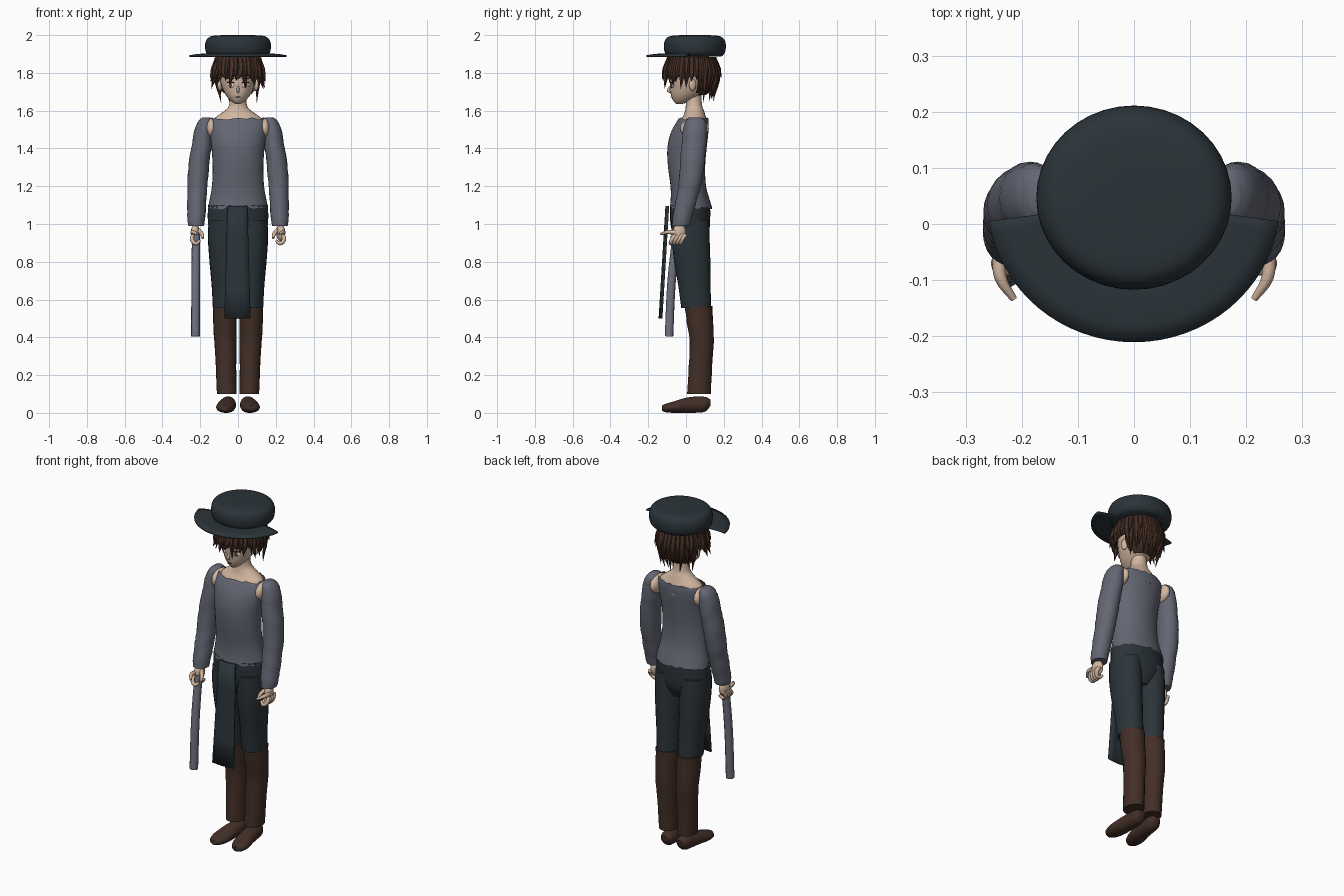
import bpy, bmesh, math, random
from mathutils import Vector, Matrix

random.seed(4)
cube = bpy.data.objects.get("Cube")
if cube:
    bpy.data.objects.remove(cube, do_unlink=True)


def material(name, r, g, b):
    m = bpy.data.materials.new(name)
    m.use_nodes = True
    m.diffuse_color = (r, g, b, 1)
    bsdf = m.node_tree.nodes["Principled BSDF"]
    bsdf.inputs["Base Color"].default_value = (r, g, b, 1)
    bsdf.inputs["Roughness"].default_value = 0.8
    return m


SKIN = material("skin", 0.64, 0.47, 0.35)
HAIR = material("dark brown hair", 0.060, 0.028, 0.018)
SHIRT = material("slate grey cloth", 0.125, 0.135, 0.17)
DARK = material("dark blue grey cloth", 0.024, 0.034, 0.041)
LEATHER = material("brown leather", 0.055, 0.028, 0.020)
STEEL = material("grey steel", 0.16, 0.17, 0.21)
WHITE = material("eye white", 0.75, 0.70, 0.66)
IRIS = material("brown iris", 0.16, 0.05, 0.03)


def finish(name, bm, mat, angle=50):
    bmesh.ops.recalc_face_normals(bm, faces=bm.faces)
    me = bpy.data.meshes.new(name)
    bm.to_mesh(me)
    bm.free()
    return place(name, me, mat, angle)


def place(name, me, mat, angle=50):
    me.materials.clear()
    me.materials.append(mat)
    ob = bpy.data.objects.new(name, me)
    bpy.context.collection.objects.link(ob)
    bpy.ops.object.select_all(action="DESELECT")
    bpy.context.view_layer.objects.active = ob
    ob.select_set(True)
    bpy.ops.object.shade_smooth_by_angle(angle=math.radians(angle))
    return ob


def smooth_rows(rows, steps):
    """Catmull-Rom interpolation between section rows."""
    out = []
    for i in range(len(rows) - 1):
        p = [rows[max(0, min(len(rows) - 1, i + k))] for k in (-1, 0, 1, 2)]
        for s in range(steps):
            t = s / steps
            out.append([0.5 * (2 * b + (c - a) * t + (2 * a - 5 * b + 4 * c - d) * t * t
                               + (3 * b - a - 3 * c + d) * t ** 3) for a, b, c, d in zip(*p)])
    return out + [list(rows[-1])]


def loft(name, rows, mat, side=1, axis="z", sides=24, steps=3, cap=True, jag=0, fold=0):
    """Rows: (position on axis, centre x, other centre, radius x, other radius)."""
    bm = bmesh.new()
    rows = smooth_rows(rows, steps)
    rings = []
    for k, (t, cx, co, rx, ro) in enumerate(rows):
        ring = []
        for i in range(sides):
            a = 2 * math.pi * i / sides
            f = 1 + fold * math.sin(k * 2.1 + 2 * math.sin(a + k))
            x, o = side * (cx + f * rx * math.cos(a)), co + f * ro * math.sin(a)
            h = t + (random.uniform(-jag, jag) if k in (0, len(rows) - 1) else 0)
            ring.append(bm.verts.new((x, o, h) if axis == "z" else (x, h, o)))
        rings.append(ring)
    for lo, hi in zip(rings, rings[1:]):
        for i in range(sides):
            j = (i + 1) % sides
            bm.faces.new((lo[i], lo[j], hi[j], hi[i]))
    if cap:
        bm.faces.new(rings[0])
        bm.faces.new(rings[-1])
    return finish(name, bm, mat)


def tube(name, points, radii, mat, res=2):
    cu = bpy.data.curves.new(name, "CURVE")
    cu.dimensions = "3D"
    cu.bevel_depth = 1
    cu.bevel_resolution = res
    cu.resolution_u = 4
    cu.use_fill_caps = True
    sp = cu.splines.new("BEZIER")
    sp.bezier_points.add(len(points) - 1)
    for bp, p, r in zip(sp.bezier_points, points, radii):
        bp.co, bp.radius = p, r
        bp.handle_left_type = bp.handle_right_type = "AUTO"
    tmp = bpy.data.objects.new("tmp", cu)
    bpy.context.collection.objects.link(tmp)
    dg = bpy.context.evaluated_depsgraph_get()
    me = bpy.data.meshes.new_from_object(tmp.evaluated_get(dg))
    bpy.data.objects.remove(tmp, do_unlink=True)
    return place(name, me, mat)


def blob(name, loc, size, mat, turn=0, seg=20):
    bm = bmesh.new()
    bmesh.ops.create_uvsphere(bm, u_segments=seg, v_segments=seg // 2, radius=1)
    bm.transform(Matrix.Translation(loc) @ Matrix.Rotation(turn, 4, "Z")
                 @ Matrix.Diagonal((*size, 1)))
    return finish(name, bm, mat)


# Hat: rounded crown and a brim over the front half only
loft("hat_crown", [(1.888, 0, .047, .150, .142), (1.905, 0, .047, .168, .158),
                   (1.935, 0, .047, .174, .164), (1.965, 0, .047, .171, .161),
                   (1.988, 0, .047, .155, .145), (1.998, 0, .047, .12, .11),
                   (2.0, 0, .047, .03, .03)], DARK, sides=40)
bm = bmesh.new()
grid = []
for i in range(33):
    a = math.radians(-8 - 164 * i / 32)
    grid.append([bm.verts.new(((.13 + .13 * t) * math.cos(a), .04 + (.125 + .125 * t) * math.sin(a),
                               1.895 + .016 * t * (1 - t) - .006 * t * t))
                 for t in (0, .25, .5, .75, 1)])
for p, q in zip(grid, grid[1:]):
    for k in range(4):
        bm.faces.new((p[k], p[k + 1], q[k + 1], q[k]))
brim = finish("hat_brim", bm, DARK)
sol = brim.modifiers.new("thickness", "SOLIDIFY")
sol.thickness, sol.offset = .008, 0

# Head, ears, nose and painted features
loft("head", [(1.635, 0, -.036, .012, .014), (1.65, 0, -.020, .036, .046), (1.68, 0, 0, .063, .079),
              (1.72, 0, .02, .084, .104), (1.77, 0, .03, .098, .117), (1.83, 0, .035, .10, .12),
              (1.885, 0, .035, .075, .09)], SKIN)
tube("nose", [(0, -.076, 1.735), (0, -.092, 1.705), (0, -.078, 1.697)], [.005, .008, .004], SKIN)
blob("mouth", (0, -.078, 1.672), (.014, .004, .002), IRIS)
for s, label in ((1, "left"), (-1, "right")):
    blob(label + "_ear", (s * .095, .035, 1.737), (.012, .020, .032), SKIN, s * .4)
    for part, depth, size, lift, mat in (("eye", .0735, (.021, .005, .014), 0, WHITE),
                                         ("iris", .0755, (.011, .005, .014), 0, IRIS),
                                         ("lash", .0775, (.023, .005, .003), .014, HAIR),
                                         ("brow", .080, (.024, .004, .003), .036, HAIR)):
        blob(label + "_" + part, (s * .04, -depth, 1.735 + lift), size, mat, s * .45)

# Hair: a cap open over the face, ringed with pointed locks
bm = bmesh.new()
bmesh.ops.create_uvsphere(bm, u_segments=28, v_segments=18, radius=1)
bm.transform(Matrix.Translation((0, .033, 1.79)) @ Matrix.Diagonal((.122, .138, .125, 1)))
gone = [f for f in bm.faces for c in [f.calc_center_median()]
        if c.z < 1.68 or (c.y < .06 and c.z < 1.80)]
bmesh.ops.delete(bm, geom=gone, context="FACES")
finish("hair_cap", bm, HAIR)
for i in range(34):
    a = 2 * math.pi * i / 34
    c, s = math.cos(a), math.sin(a)
    if s < -.45:
        tip, flare = (1.73 if i % 3 == 0 else 1.76), .96
    elif s < .35:
        tip, flare = (1.715 if s < -.1 else 1.765), 1.04
    else:
        tip, flare = 1.655 + .02 * (i % 3), .74
    tip += random.uniform(-.012, .012)
    sway = random.uniform(-.025, .025)
    tube("hair_lock", [(.108 * c, .03 + .115 * s, 1.88), (.122 * c, .03 + .138 * s, 1.80),
                       (.14 * flare * c + sway * abs(s), .03 + .155 * flare * s, tip)],
         [.018, .019, .001], HAIR, 1)
    if i % 2:
        end = 1.765 + random.uniform(-.02, .02)
        tube("hair_flick", [(.11 * c, .03 + .12 * s, 1.875), (.132 * c, .03 + .143 * s, 1.82),
                            (.148 * c, .03 + .158 * s, end)], [.014, .014, .001], HAIR, 1)

# Neck and bare upper chest under the wide collar
loft("neck_and_shoulders", [(1.50, 0, .035, .13, .085), (1.55, 0, .042, .13, .07),
                            (1.575, 0, .045, .105, .058), (1.60, 0, .045, .07, .05),
                            (1.63, 0, .042, .047, .043), (1.70, 0, .038, .042, .042)], SKIN)

# Shirt body with a ragged collar
loft("shirt_body", [(1.085, 0, .026, .160, .112), (1.13, 0, .022, .150, .103),
                    (1.20, 0, .012, .138, .094), (1.30, 0, .003, .134, .098),
                    (1.40, 0, .005, .140, .104), (1.48, 0, .018, .150, .100),
                    (1.53, 0, .032, .152, .088), (1.558, 0, .040, .140, .078)],
     SHIRT, sides=36, cap=False, jag=.007)

# Trousers
loft("trouser_seat", [(1.10, 0, .022, .158, .106), (1.02, 0, .022, .160, .106),
                      (.95, 0, .025, .145, .095), (.89, 0, .03, .08, .06)], DARK)

for s, label in ((1, "left"), (-1, "right")):
    loft(label + "_trouser_leg", [(1.02, .078, .022, .078, .100), (.92, .080, .025, .079, .100),
                                  (.80, .077, .033, .074, .096), (.68, .073, .044, .067, .086),
                                  (.555, .070, .054, .063, .079)], DARK, s)
    # Tall boot shaft and separate shoe
    loft(label + "_boot_shaft", [(.565, .070, .066, .064, .072), (.48, .069, .074, .062, .070),
                                 (.38, .067, .083, .059, .064), (.25, .063, .077, .054, .062),
                                 (.10, .060, .068, .052, .063)], LEATHER, s, fold=.015)
    loft(label + "_shoe", [(-.126, .072, .025, .018, .014), (-.105, .071, .026, .038, .023),
                           (-.06, .066, .031, .050, .031), (0, .058, .040, .047, .040),
                           (.06, .053, .044, .042, .043), (.105, .051, .046, .038, .038),
                           (.130, .051, .055, .020, .015)], LEATHER, s, "y")
    # Sleeve, with bare skin showing through the torn shoulder seam
    blob(label + "_bare_shoulder", (s * .142, .045, 1.506), (.031, .076, .055), SKIN)
    loft(label + "_sleeve", [(1.565, .168, .050, .020, .028), (1.545, .172, .050, .037, .052),
                             (1.50, .182, .048, .048, .062), (1.43, .190, .043, .052, .066),
                             (1.34, .204, .035, .054, .066), (1.24, .213, .025, .054, .062),
                             (1.17, .216, .012, .051, .058), (1.10, .219, -.004, .050, .055),
                             (1.03, .221, -.020, .047, .051), (.99, .222, -.027, .042, .047)],
         SHIRT, s, steps=4, fold=.02)
    # Hand with curled fingers
    blob(label + "_palm", (s * .226, -.035, .955), (.023, .036, .046), SKIN, s * .2)
    for k in range(4):
        y = -.068 + .018 * k
        tube(label + "_finger", [(s * .238, y + .012, .945), (s * .243, y - .008, .915),
                                 (s * .222, y - .014, .897), (s * .202, y - .006, .912)],
             [.011, .011, .010, .007], SKIN)
    tube(label + "_pointing_finger", [(s * .240, -.055, .955), (s * .238, -.095, .957),
                                      (s * .214, -.134, .947)], [.013, .011, .006], SKIN)
    tube(label + "_thumb", [(s * .215, -.035, .97), (s * .193, -.060, .950),
                            (s * .186, -.080, .925)], [.013, .011, .007], SKIN)

# Hanging front panel, widening toward its hem
bm = bmesh.new()
rows = []
for t in (0, .25, .5, .75, 1):
    w, z = .052 + .017 * t, 1.095 - .595 * t
    rows.append([bm.verts.new((x * w - .003, -.103 - .036 * t + .008 * abs(x), z))
                 for x in (-1, -.5, 0, .5, 1)])
for p, q in zip(rows, rows[1:]):
    for k in range(4):
        bm.faces.new((p[k], p[k + 1], q[k + 1], q[k]))
panel = finish("front_panel", bm, DARK)
sol = panel.modifiers.new("thickness", "SOLIDIFY")
sol.thickness, sol.offset = .012, 0

# Gently curved sword carried in the right hand
tube("sword", [(-.222, -.050, .945), (-.224, -.076, .70), (-.225, -.090, .405)],
     [.022, .023, .023], STEEL, 3)
